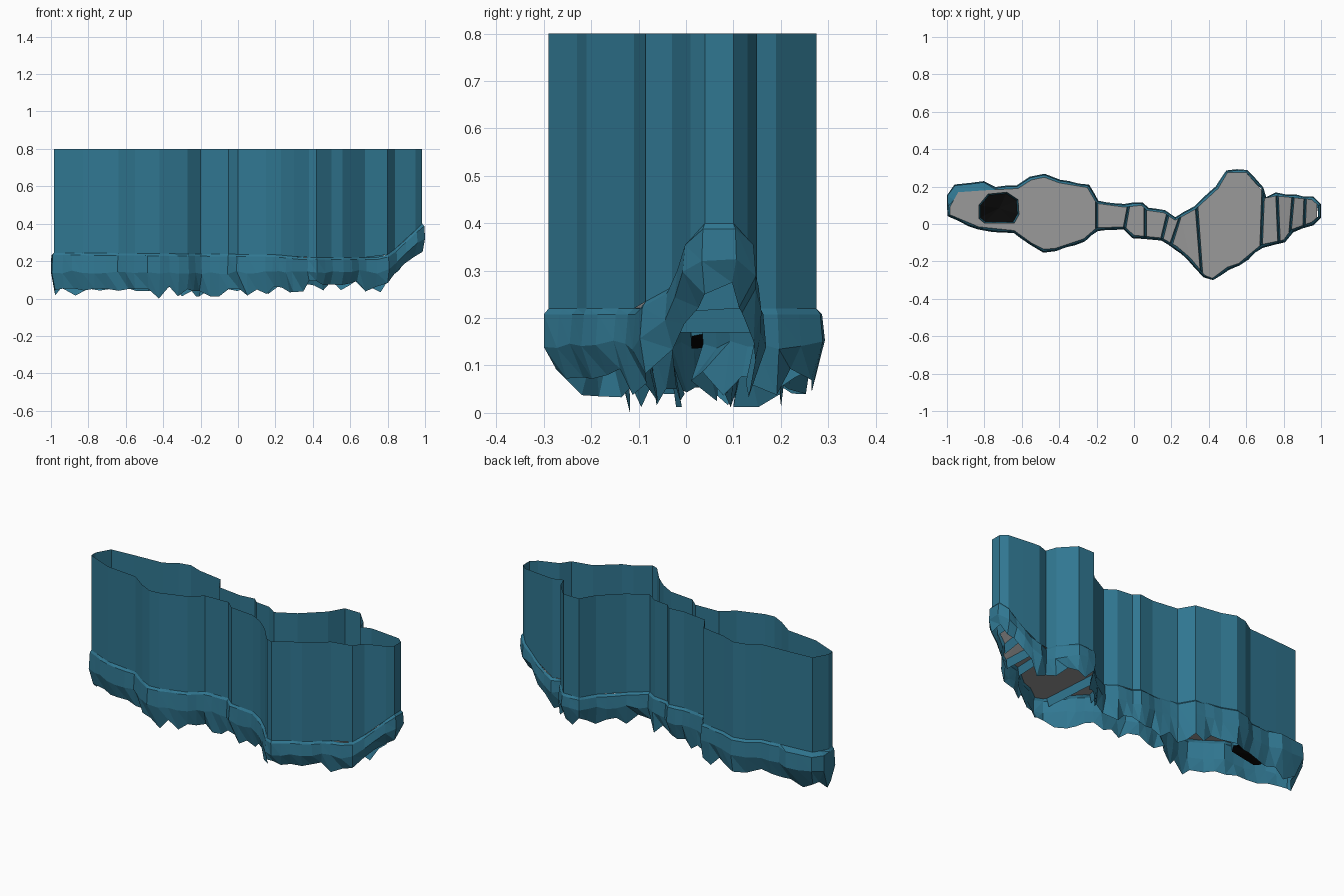
import bpy, bmesh, math, random
from mathutils import Vector
from mathutils.geometry import tessellate_polygon

if "Cube" in bpy.data.objects:
    bpy.data.objects.remove(bpy.data.objects["Cube"])

random.seed(4)
TOP = 0.8

# Outline of the walls, left to right: back edge and front edge
BACK = [(-.985, .09), (-.94, .17), (-.8, .18), (-.62, .19), (-.55, .235), (-.48, .25), (-.4, .22),
        (-.25, .195), (-.2, .11), (-.05, .09), (.04, .1), (.07, .07), (.16, .06), (.22, .02),
        (.33, .08), (.45, .19), (.5, .275), (.6, .275), (.68, .19), (.7, .13), (.76, .15),
        (.86, .14), (.95, .13), (.985, .1)]
FRONT = [(-.985, .05), (-.83, -.015), (-.64, -.035), (-.55, -.1), (-.48, -.135), (-.42, -.13),
         (-.27, -.08), (-.2, -.02), (-.05, -.015), (0, -.06), (.15, -.075), (.23, -.12), (.3, -.18),
         (.38, -.275), (.42, -.29), (.5, -.23), (.56, -.21), (.68, -.11), (.8, -.085), (.84, -.03),
         (.95, .01), (.985, .04)]
# Heights along x
RIM = [(-1, .245), (.2, .235), (.35, .22), (.78, .22), (.86, .28), (.985, .4)]
BASE = [(-1, .045), (-.5, .04), (0, .04), (.25, .06), (.5, .075), (.79, .06), (.86, .15), (.985, .25)]


def mat(name, c):
    m = bpy.data.materials.new(name)
    m.diffuse_color = (*c, 1)
    m.use_nodes = True
    m.node_tree.nodes["Principled BSDF"].inputs["Base Color"].default_value = m.diffuse_color
    return m


TEAL = mat("teal rock", (.030, .185, .285))
GREY = mat("grey floor", (.32, .32, .32))
BLACK = mat("black pit", (.003, .003, .003))


def at(curve, x):
    """Linear interpolation along a left-to-right curve."""
    x = min(max(x, curve[0][0]), curve[-1][0])
    for (x0, y0), (x1, y1) in zip(curve, curve[1:]):
        if x <= x1:
            return y0 + (y1 - y0) * (x - x0) / (x1 - x0)
    return curve[-1][1]


def make(name, verts, faces, material):
    me = bpy.data.meshes.new(name)
    me.from_pydata([tuple(v) for v in verts], [], faces)
    me.materials.append(material)
    ob = bpy.data.objects.new(name, me)
    bpy.context.collection.objects.link(ob)
    return ob


def ring_bands(name, rings, material, split=False):
    """Closed bands of faces between successive rings."""
    n = len(rings[0])
    faces = []
    for r in range(len(rings) - 1):
        for i in range(n):
            j = (i + 1) % n
            a, b, c, d = r * n + i, r * n + j, (r + 1) * n + j, (r + 1) * n + i
            faces += [(a, d, c), (a, c, b)] if split else [(a, d, c, b)]
    return make(name, [v for r in rings for v in r], faces, material)


# Tall open wall following the outline
loop = FRONT + BACK[::-1]
ring_bands("tall_wall", [[(x, y, TOP) for x, y in loop],
                         [(x, y, at(RIM, x)) for x, y in loop]], TEAL)

# Rocky skirt: outline resampled, bulged outward, ragged lower edge, open underneath
pts = []
for i, p in enumerate(loop):
    a, b = Vector(p), Vector(loop[(i + 1) % len(loop)])
    k = max(1, round((b - a).length / .06))
    pts += [a.lerp(b, t / k) for t in range(k)]
ledge, bulge, hem, rim = [], [], [], []
for i, p in enumerate(pts):
    d = (pts[(i + 1) % len(pts)] - pts[i - 1]).normalized()
    out = Vector((d.y, -d.x))
    extra = .03 if p.x < -.78 and p.y > .12 else 0
    z0, z1 = at(RIM, p.x), at(BASE, p.x)
    off = random.uniform(.006, .014) + extra
    rows = ((rim, 0, z0), (ledge, off, z0 - .012),
            (bulge, off + .006, (z0 + z1) / 2 + random.uniform(-.01, .01)),
            (hem, random.uniform(-.02, .006), z1 + random.choice((-.028, 0, .01, .025))))
    for row, o, z in rows:
        q = p + out * o
        row.append((max(-1, min(1, q.x)), max(-.3, min(.305, q.y)), max(0, z)))
low = min(v[2] for v in hem)
k = min(range(len(hem)), key=lambda i: hem[i][2])
hem[k] = (hem[k][0], hem[k][1], 0)
ring_bands("rock_skirt", [rim, ledge, bulge, hem], TEAL, split=True)


# Grey floors split into cells by slanted dividers (front x, back x)
DIV = [(-.985, -.985), (-.2, -.2), (-.05, -.03), (.06, .06), (.15, .18), (.2, .245), (.36, .335),
       (.68, .69), (.775, .765), (.835, .85), (.91, .915), (.985, .985)]
GAP = .007
PIT = [(-.83, .03), (-.8, .005), (-.64, .005), (-.615, .05), (-.62, .13), (-.68, .17), (-.78, .16), (-.83, .1)]


def span(curve, x0, x1):
    xs = [x0] + [x for x, _ in curve if x0 + .004 < x < x1 - .004] + [x1]
    return [Vector((x, at(curve, x), at(RIM, x))) for x in xs]


for i, ((f0, b0), (f1, b1)) in enumerate(zip(DIV, DIV[1:])):
    poly = span(FRONT, f0 + GAP * (i > 0), f1 - GAP) + span(BACK, b0 + GAP * (i > 0), b1 - GAP)[::-1]
    loops = [poly]
    if i == 0:
        loops.append([Vector((x, y, at(RIM, x))) for x, y in PIT])
    flat = [[Vector((v.x, v.y, 0)) for v in lp] for lp in loops]
    make(f"floor_{i + 1}", [v for lp in loops for v in lp], tessellate_polygon(flat), GREY)

# Teal grooves between the floor cells
for i, (f, b) in enumerate(DIV[1:-1]):
    def edge(s, drop):
        return [(f + s, at(FRONT, f + s), at(RIM, f + s) - drop),
                (b + s, at(BACK, b + s), at(RIM, b + s) - drop)]
    make(f"groove_{i + 1}", edge(-GAP, 0) + edge(0, .05) + edge(GAP, 0),
         [(0, 2, 3, 1), (2, 4, 5, 3)], TEAL)

# Black pit sunk into the left floor
cx, cy = -.72, .085
lower = [(cx + (x - cx) * .92, cy + (y - cy) * .92, .15 + .02 * math.sin(9 * x + 20 * y)) for x, y in PIT]
ring_bands("pit_side", [[(x, y, at(RIM, x)) for x, y in PIT], lower], TEAL)
n = len(lower)
make("pit_bottom", lower + [(cx, cy, .14)], [(i, (i + 1) % n, n) for i in range(n)], BLACK)
